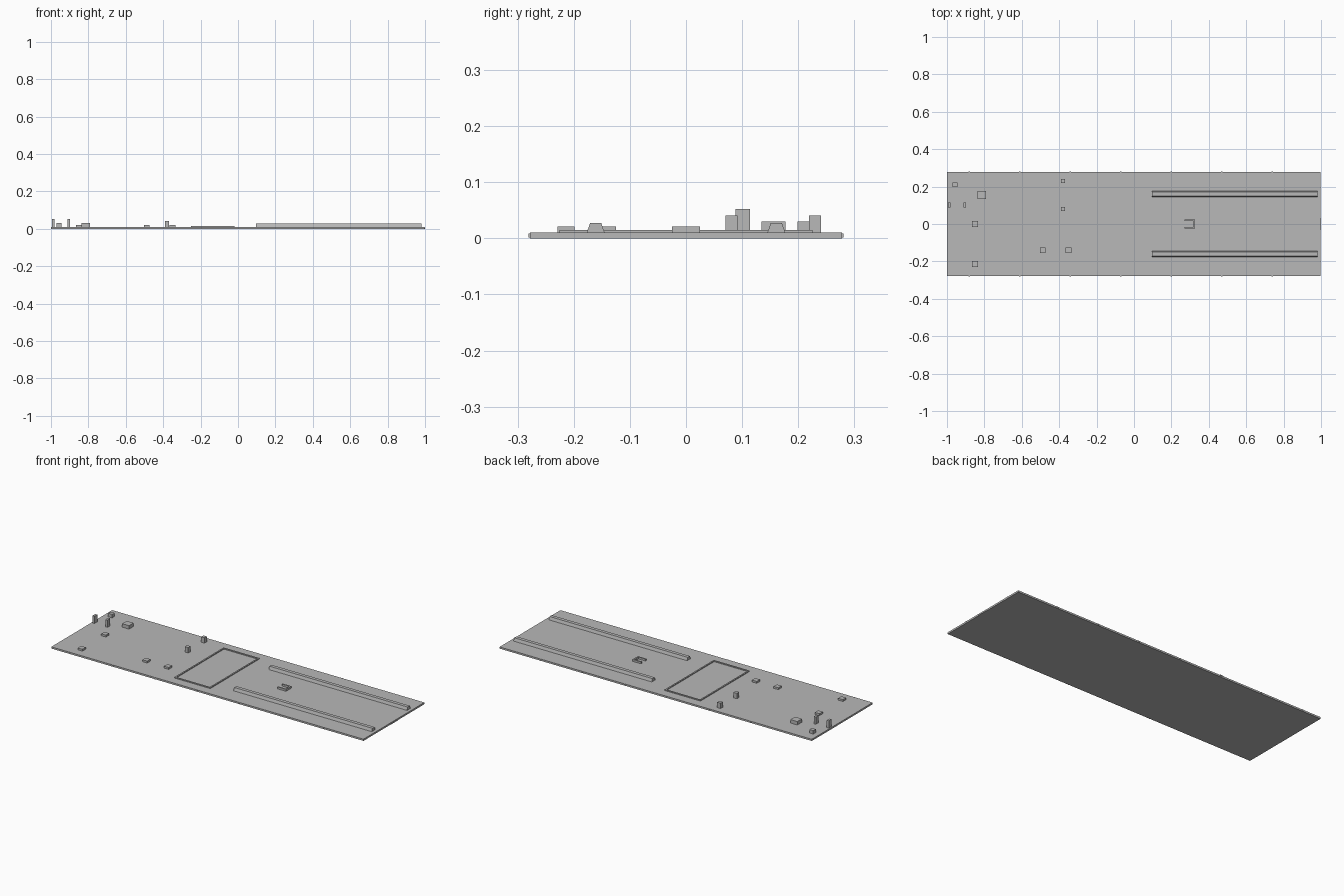
import bpy
import bmesh

cube = bpy.data.objects.get("Cube")
if cube:
    bpy.data.objects.remove(cube, do_unlink=True)

grey = bpy.data.materials.new("plain grey")
grey.use_nodes = True
colour = (0.48, 0.48, 0.48, 1)
grey.diffuse_color = colour
grey.node_tree.nodes["Principled BSDF"].inputs["Base Color"].default_value = colour

DECK = 0.01


def prism(name, outline, axis, start, end):
    """Extrude a 2D outline along x (outline in y, z) or z (outline in x, y)."""
    bm = bmesh.new()
    place = (lambda a, b, t: (t, a, b)) if axis == "x" else (lambda a, b, t: (a, b, t))
    face = bm.faces.new([bm.verts.new(place(a, b, start)) for a, b in outline])
    grown = bmesh.ops.extrude_face_region(bm, geom=[face])["geom"]
    verts = [g for g in grown if isinstance(g, bmesh.types.BMVert)]
    bmesh.ops.translate(bm, verts=verts, vec=place(0, 0, end - start))
    bmesh.ops.recalc_face_normals(bm, faces=bm.faces)
    mesh = bpy.data.meshes.new(name)
    bm.to_mesh(mesh)
    bm.free()
    mesh.materials.append(grey)
    obj = bpy.data.objects.new(name, mesh)
    bpy.context.collection.objects.link(obj)
    return obj


def box(name, x0, x1, y0, y1, z0, z1):
    return prism(name, [(x0, y0), (x1, y0), (x1, y1), (x0, y1)], "z", z0, z1)


def block(name, x, y, width, depth, top):
    return box(name, x - width / 2, x + width / 2, y - depth / 2, y + depth / 2, DECK, top)


# Roof slab and end plate
box("roof_slab", -1, 0.998, -0.278, 0.278, 0, DECK)
box("end_plate", 0.99, 1, -0.033, 0.033, 0, 0.008)

# Small edge markers along both long sides
for i in range(7):
    x = -0.88 + 0.27 * i
    for side, name in ((1, "back"), (-1, "front")):
        y0, y1 = sorted((side * 0.276, side * 0.281))
        box(f"{name}_edge_marker_{i + 1}", x - 0.004, x + 0.004, y0, y1, 0.001, 0.009)

# Long rails with sloping sides
for y, name in ((0.161, "back_rail"), (-0.161, "front_rail")):
    prism(name, [(y - 0.016, DECK), (y + 0.016, DECK), (y + 0.01, 0.027), (y - 0.01, 0.027)],
          "x", 0.095, 0.98)

# Thin raised hatch frame
for i, x in enumerate((-0.246, -0.024)):
    block(f"hatch_frame_end_{i + 1}", x, 0, 0.008, 0.45, 0.015)
for i, y in enumerate((-0.221, 0.221)):
    block(f"hatch_frame_side_{i + 1}", -0.135, y, 0.214, 0.008, 0.015)

# U-shaped bracket, open towards -x
prism("u_bracket", [(0.27, -0.025), (0.325, -0.025), (0.325, 0.025), (0.27, 0.025),
                    (0.27, 0.017), (0.317, 0.017), (0.317, -0.017), (0.27, -0.017)],
      "z", DECK, 0.021)

# Low square vents
for i, (x, y) in enumerate(((-0.85, 0), (-0.85, -0.214), (-0.488, -0.14), (-0.35, -0.14))):
    block(f"low_vent_{i + 1}", x, y, 0.03, 0.03, 0.021)

# Taller housings and posts
block("large_housing", -0.814, 0.156, 0.044, 0.042, 0.03)
block("small_housing", -0.957, 0.21, 0.025, 0.023, 0.03)
for i, y in enumerate((0.081, 0.23)):
    block(f"vent_post_{i + 1}", -0.379, y, 0.022, 0.021, 0.041)
for i, x in enumerate((-0.987, -0.904)):
    block(f"thin_post_{i + 1}", x, 0.101, 0.013, 0.026, 0.052)
